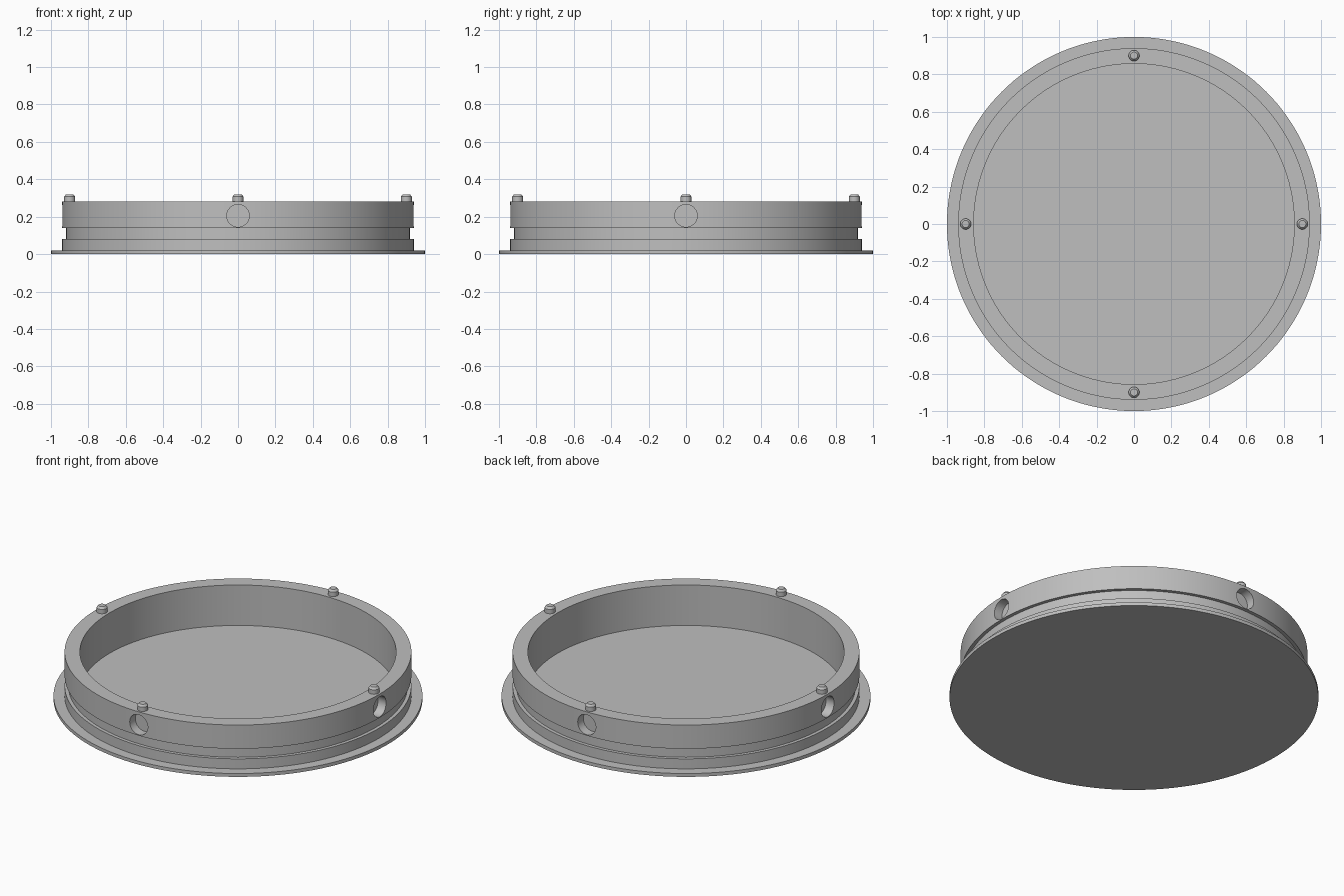
import bpy, bmesh, math
from mathutils import Matrix

cube = bpy.data.objects.get("Cube")
if cube:
    bpy.data.objects.remove(cube)

grey = bpy.data.materials.new("plain grey")
grey.use_nodes = True
colour = (0.52, 0.52, 0.52, 1)
grey.diffuse_color = colour
grey.node_tree.nodes["Principled BSDF"].inputs["Base Color"].default_value = colour


def lathe(name, profile, segments):
    """Spin a radius/height profile around z; ends on the axis close the solid."""
    bm = bmesh.new()
    verts = [bm.verts.new((r, 0, z)) for r, z in profile]
    edges = [bm.edges.new(pair) for pair in zip(verts, verts[1:])]
    bmesh.ops.spin(bm, geom=verts + edges, axis=(0, 0, 1), cent=(0, 0, 0),
                   angle=math.tau, steps=segments, use_duplicate=False)
    bmesh.ops.remove_doubles(bm, verts=bm.verts, dist=1e-5)
    bmesh.ops.recalc_face_normals(bm, faces=bm.faces)
    mesh = bpy.data.meshes.new(name)
    bm.to_mesh(mesh)
    bm.free()
    mesh.materials.append(grey)
    obj = bpy.data.objects.new(name, mesh)
    bpy.context.collection.objects.link(obj)
    return obj


def smooth(obj):
    bpy.ops.object.select_all(action="DESELECT")
    obj.select_set(True)
    bpy.context.view_layer.objects.active = obj
    bpy.ops.object.shade_smooth_by_angle(angle=math.radians(30))


# Flanged tray with a groove around its wall
tray = lathe("flanged_tray", [
    (0, 0), (1, 0), (1, 0.02), (0.94, 0.02), (0.94, 0.08), (0.92, 0.08),
    (0.92, 0.14), (0.94, 0.14), (0.94, 0.282), (0.857, 0.282),
    (0.857, 0.04), (0, 0.04)], 144)

for i, side in enumerate(("left", "back", "right", "front")):
    turn = Matrix.Rotation(i * math.pi / 2, 4, "Z")

    # Blind round socket in the outer wall
    cutter = lathe(side + "_socket_cutter", [(0, 0), (0.06, 0), (0.06, 0.2), (0, 0.2)], 48)
    cutter.data.transform(turn @ Matrix.Translation((0.885, 0, 0.205))
                          @ Matrix.Rotation(math.pi / 2, 4, "Y"))
    cutter.hide_render = True
    cut = tray.modifiers.new(side + "_socket", "BOOLEAN")
    cut.operation, cut.solver, cut.object = "DIFFERENCE", "EXACT", cutter
    bpy.context.view_layer.objects.active = tray
    bpy.ops.object.modifier_apply(modifier=cut.name)
    bpy.data.objects.remove(cutter)

    # Chamfered locating pin on the rim
    pin = lathe(side + "_pin", [(0, 0.27), (0.029, 0.27), (0.029, 0.308),
                                (0.019, 0.32), (0, 0.32)], 32)
    pin.data.transform(turn @ Matrix.Translation((0.9, 0, 0)))
    smooth(pin)

smooth(tray)
